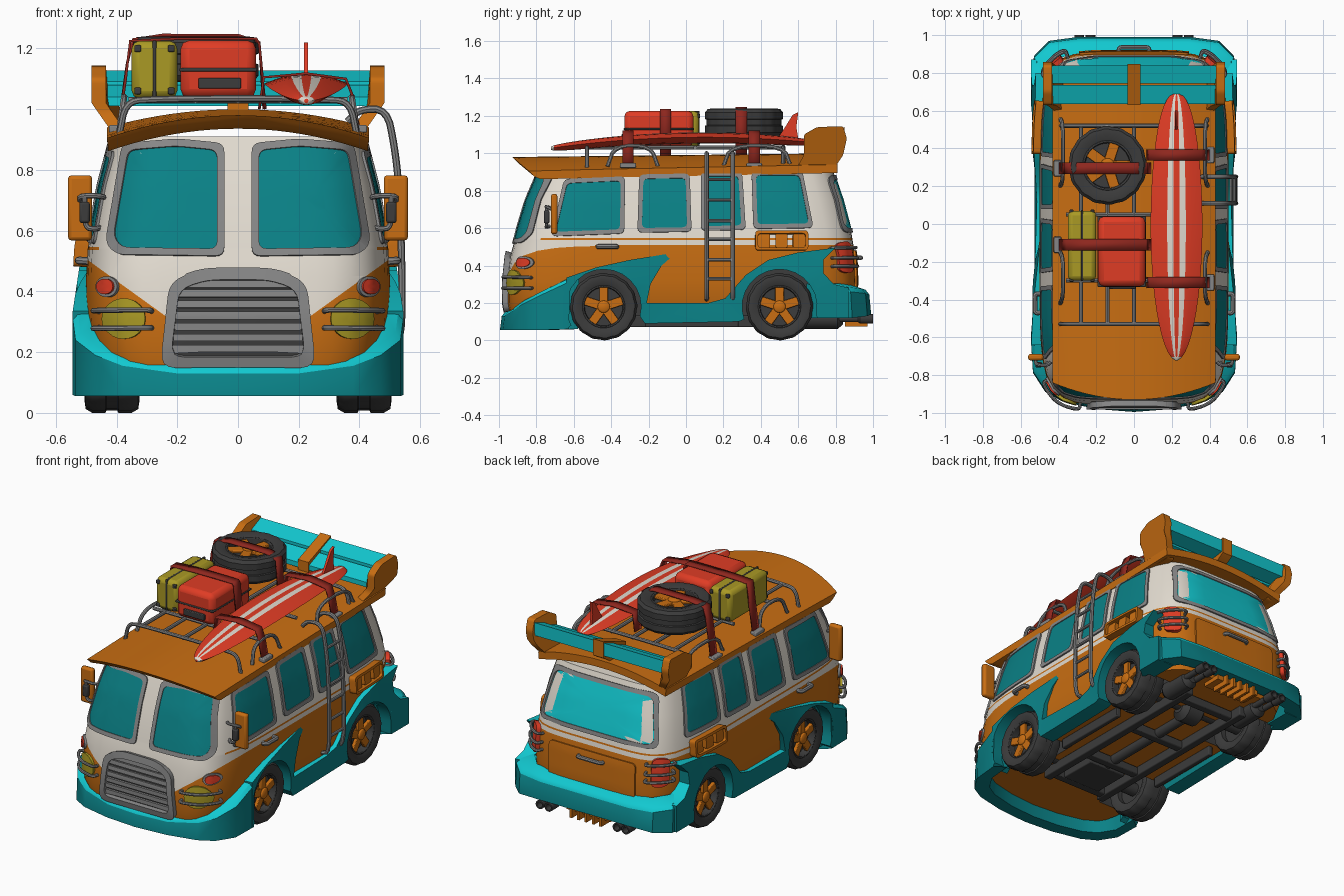
import bpy, bmesh, math
from mathutils import Vector, Matrix
from mathutils.bvhtree import BVHTree

if "Cube" in bpy.data.objects:
    bpy.data.objects.remove(bpy.data.objects["Cube"])

M = {}
for n, c in dict(teal=(.003, .22, .24), cyan=(.006, .58, .63), orange=(.58, .155, .006), cream=(.76, .71, .63), grey=(.24, .24, .24),
                 rubber=(.045, .045, .045), red=(.74, .045, .018), strap_red=(.27, .02, .013),
                 mustard=(.40, .32, .018)).items():
    M[n] = bpy.data.materials.new(n)
    M[n].diffuse_color = (*c, 1)

# ---------- helpers ----------
def finish(name, bm, mats, mirror=False, bevel=0, solid=0, angle=35, up=0):
    bmesh.ops.recalc_face_normals(bm, faces=bm.faces)
    bm.normal_update()
    if up:      # faces that look upward take the second colour
        for f in bm.faces:
            f.material_index = int(f.normal.z > up)
    me = bpy.data.meshes.new(name)
    bm.to_mesh(me)
    bm.free()
    for m in mats.split():
        me.materials.append(M[m])
    me.polygons.foreach_set("use_smooth", [True] * len(me.polygons))
    me.set_sharp_from_angle(angle=math.radians(angle))
    ob = bpy.data.objects.new(name, me)
    bpy.context.collection.objects.link(ob)
    if solid:
        s = ob.modifiers.new("Solid", 'SOLIDIFY')
        s.thickness, s.offset = solid, 0
    if bevel:
        b = ob.modifiers.new("Bevel", 'BEVEL')
        b.width, b.segments = bevel, 2
    if mirror:
        ob.modifiers.new("Mirror", 'MIRROR')
    return ob

def loft(bm, rings, closed=True, caps=True, wrap=False, mi=0):
    vs = [[bm.verts.new(p) for p in r] for r in rings]
    n, m = len(vs[0]), len(vs)
    for i in range(m if wrap else m - 1):
        a, b = vs[i], vs[(i + 1) % m]
        for j in range(n if closed else n - 1):
            k = (j + 1) % n
            bm.faces.new((a[j], a[k], b[k], b[j])).material_index = mi(i, j) if callable(mi) else mi
    if caps and not wrap:
        for r in (vs[0], vs[-1]):
            bm.faces.new(r).material_index = 0 if callable(mi) else mi

def turn(bm, c, axis, prof, n=24, wrap=False, mi=0, lug=0):
    rings = []
    for a, r in prof:
        ring = []
        for i in range(n):
            t = 2 * math.pi * i / n
            q = r - (lug if r > .9 * max(p[1] for p in prof) and i % 4 > 1 else 0)
            u, v = q * math.cos(t), q * math.sin(t)
            ring.append(Vector(c) + Vector({'x': (a, u, v), 'y': (u, a, v), 'z': (u, v, a)}[axis]))
        rings.append(ring)
    loft(bm, rings, wrap=wrap, mi=mi)

def box(bm, c, s, mi=0, rot=None):
    m = Matrix.Translation(c) @ (rot or Matrix()) @ Matrix.Diagonal((*s, 1))
    for v in bmesh.ops.create_cube(bm, size=1, matrix=m)['verts']:
        for f in v.link_faces:
            f.material_index = mi

def boxes(name, items, mat, mirror=False, bevel=0):
    bm = bmesh.new()
    for c, s in items:
        box(bm, c, s)
    return finish(name, bm, mat, mirror, bevel)

def tube(name, paths, r, mat, mirror=False):
    cu = bpy.data.curves.new(name, 'CURVE')
    cu.dimensions, cu.bevel_depth, cu.bevel_resolution, cu.use_fill_caps = '3D', r, 2, True
    for p in paths:
        p = [Vector(q) for q in p]
        for _ in range(2):      # round the corners
            if len(p) > 2:
                p = [p[0]] + [a.lerp(b, t) for a, b in zip(p, p[1:]) for t in (.25, .75)] + [p[-1]]
        s = cu.splines.new('POLY')
        s.points.add(len(p) - 1)
        for q, pt in zip(p, s.points):
            pt.co = (*q, 1)
    tmp = bpy.data.objects.new("tmp", cu)
    bpy.context.collection.objects.link(tmp)
    me = bpy.data.meshes.new_from_object(tmp.evaluated_get(bpy.context.evaluated_depsgraph_get()))
    bpy.data.objects.remove(tmp)
    bm = bmesh.new()
    bm.from_mesh(me)
    bpy.data.meshes.remove(me)
    return finish(name, bm, mat, mirror)

# ---------- body shell ----------
bm = bmesh.new()
rings = []
for z, hw, yf, yb in [(.13, .465, -.94, .89), (.2, .49, -.955, .905), (.32, .5, -.955, .91), (.45, .5, -.94, .905),
                      (.54, .495, -.915, .89), (.6, .485, -.9, .88), (.75, .457, -.855, .84), (.91, .415, -.785, .785)]:
    ring = []
    for i in range(72):
        t = 2 * math.pi * (i + .5) / 72
        c, s = math.cos(t), math.sin(t)
        r = (abs(c) ** 6 + abs(s) ** 6) ** (-1 / 6)
        ring.append((hw * r * c, (yf + yb) / 2 + (yb - yf) / 2 * r * s, z))
    rings.append(ring)
loft(bm, rings)
bmesh.ops.recalc_face_normals(bm, faces=bm.faces)
bm.normal_update()
tree = BVHTree.FromBMesh(bm)
for co, no in [((0, 0, z), (0, 0, 1)) for z in (.51, .536, .546)] + [((0, 0, .147), (s * .72, 0, 1)) for s in (-1, 1)]:
    bmesh.ops.bisect_plane(bm, geom=bm.verts[:] + bm.edges[:] + bm.faces[:], plane_co=co, plane_no=no)
for f in bm.faces:      # cream above the waist line, which dips to a V at the nose; thin stripe along the sides
    p = f.calc_center_median()
    line = min(.51, .147 + .72 * abs(p.x)) if p.y < -.5 else .51
    f.material_index = int(p.z > line and not (.536 < p.z < .546 and p.y > -.75))
body = finish("body_shell", bm, "orange cream rubber")
bm = bmesh.new()
for y in (-.44, .5):
    turn(bm, (0, y, .18), 'x', [(.27, .205), (.65, .205)], 40, mi=2)
cut = finish("wheel_well_cutter", bm, "orange cream rubber", mirror=True)
cut.hide_render = True
bo = body.modifiers.new("Wells", 'BOOLEAN')
bo.operation, bo.object = 'DIFFERENCE', cut
bpy.context.view_layer.objects.active = body
bpy.ops.object.modifier_apply(modifier="Wells")
bpy.data.objects.remove(cut)
body.data.set_sharp_from_angle(angle=math.radians(35))

# ---------- plates laid on the body surface ----------
def proj(face, u, v, off):
    o, d = {'R': ((2, u, v), (-1, 0, 0)), 'F': ((u, -2, v), (0, 1, 0)), 'B': ((u, 2, v), (0, -1, 0))}[face]
    hit, nrm, _, _ = tree.ray_cast(Vector(o), Vector(d))
    return hit - nrm * off if nrm.dot(Vector(d)) > 0 else hit + nrm * off

def rounded(poly, r):
    out, n = [], len(poly)
    P = [Vector(p) for p in poly]
    for i in range(n):
        p, a, b = P[i], P[i - 1], P[(i + 1) % n]
        s, e = p + (a - p).normalized() * r, p + (b - p).normalized() * r
        out += [s.lerp(p, t).lerp(p.lerp(e, t), t) for t in (0, .25, .5, .75, 1)]
        nxt = b + (p - b).normalized() * r
        out += [e.lerp(nxt, t) for t in (.2, .4, .6, .8)]
    return out

def inset(o, w):
    xs, ys = [p[0] for p in o], [p[1] for p in o]
    cx, cy = (max(xs) + min(xs)) / 2, (max(ys) + min(ys)) / 2
    kx, ky = 1 - 2 * w / (max(xs) - min(xs)), 1 - 2 * w / (max(ys) - min(ys))
    return [(cx + (p[0] - cx) * kx, cy + (p[1] - cy) * ky) for p in o]

def plate(name, outlines, face, mat, off, frame=0, mirror=False):
    bm = bmesh.new()
    for o in outlines:
        if frame:
            i = inset(o, frame)
            steps = [(o, -.01), (o, off), (i, off), (i, -.01)]
        else:
            cx, cy = sum(p[0] for p in o) / len(o), sum(p[1] for p in o) / len(o)
            sc = lambda k: [(cx + (p[0] - cx) * k, cy + (p[1] - cy) * k) for p in o]
            steps = [(o, -.01), (o, off)] + [(sc(k), off) for k in (.75, .5, .25)]
        loft(bm, [[proj(face, u, v, h) for u, v in pts] for pts, h in steps], wrap=bool(frame))
    return finish(name, bm, mat, mirror)

rect = lambda a, b, c, d, r=.01: rounded([(a, c), (b, c), (b, d), (a, d)], r)
side = [rounded(p, .03) for p in ([(-.72, .555), (-.33, .57), (-.325, .875), (-.65, .86)], [(-.26, .575), (.03, .58), (.02, .89), (-.25, .885)],
        [(.08, .585), (.32, .59), (.30, .9), (.08, .9)], [(.36, .595), (.68, .6), (.62, .905), (.35, .905)])]
front = [rounded([(.045, .515), (.40, .52), (.43, .56), (.375, .885), (.2, .9), (.045, .885)], .03)]
rear = [rounded([(-.40, .575), (.40, .575), (.345, .88), (-.345, .88)], .05)]
for nm, o, f, mir, gl in (("side", side, 'R', True, "teal"), ("windshield", front, 'F', True, "teal"), ("rear", rear, 'B', False, "cyan")):
    plate(nm + "_window_frames", o, f, "grey", .009, .024, mir)
    plate(nm + "_window_glass", [inset(p, .016) for p in o], f, gl, .004, 0, mir)

# ---------- grille, lights, doors ----------
g = rounded([(-.255, .155), (.255, .155), (.225, .43), (.12, .47), (-.12, .47), (-.225, .43)], .05)
plate("grille_frame", [g], 'F', "grey", .03, .035)
plate("grille_back", [inset(g, .03)], 'F', "rubber", .006)
plate("grille_slats", [rect(-.215 + .1 * (z - .2), .215 - .1 * (z - .2), z, z + .024, .005) for z in (.2, .236, .272, .308, .344, .38, .41)], 'F', "grey", .02)
disc = lambda x, z, r, q: [(x + r * math.cos(i * math.pi / 12), z + q * math.sin(i * math.pi / 12)) for i in range(24)]
plate("headlights", [disc(.37, .31, .066, .066)], 'F', "mustard", .015, 0, True)
plate("indicator_rims", [disc(.425, .415, .034, .034)], 'F', "grey", .012, .01, True)
plate("indicators", [disc(.425, .415, .025, .025)], 'F', "red", .02, 0, True)
bar = lambda f, z, a, b, o: [proj(f, a, z, 0)] + [proj(f, a + (b - a) * t / 4, z, o) for t in range(5)] + [proj(f, b, z, 0)]
tube("headlight_guards", [bar('F', z, .285, .455, .035) for z in (.28, .335)], .009, "grey", True)
plate("tail_lights", [rect(.375, .44, .36, .525, .03)], 'B', "red", .025, 0, True)
tube("tail_light_guards", [bar('B', z, .35, .455, .04) for z in (.395, .44, .49)], .009, "grey", True)
plate("trunk_lid", [rect(-.29, .29, .27, .48, .03)], 'B', "orange", .012)
tube("trunk_handle", [bar('B', .44, -.08, .08, .03)], .012, "grey")
tube("door_handles", [bar('R', .5, -.47, -.37, .028)], .013, "grey", True)
plate("side_scoop_frame", [rect(.37, .65, .48, .58, .02)], 'R', "orange", .045, .015, True)
plate("side_scoop_louvers", [rect(y, y + .065, .495, .565) for y in (.385, .4775, .57)], 'R', "orange", .028, 0, True)

# ---------- fenders and bumpers ----------
arc = lambda y, a, b: [(y + .2 * math.cos(math.radians(t)), .18 + .2 * math.sin(math.radians(t))) for t in range(a, b, -15)]
fen = ([(-.64, .06)] + arc(-.44, 210, -30) + [(-.22, .09), (.28, .1)] + arc(.5, 200, -20) + [(.7, .12), (.87, .12), (.87, .28), (.79, .3),
       (.735, .36), (.735, .43), (.80, .495), (.6, .47), (.44, .43), (.32, .35), (.21, .225), (.12, .2), (-.21, .2), (-.19, .3),
       (-.13, .4), (-.05, .47), (-.3, .43), (-.48, .39), (-.64, .335)])
bm = bmesh.new()
loft(bm, [[(x, y, z) for y, z in fen] for x in (.43, .5)])
bmesh.ops.recalc_face_normals(bm, faces=bm.faces)
bm.normal_update()
bmesh.ops.triangulate(bm, faces=bm.faces)
for v in bm.verts:      # bulge around the wheels, lean in toward the top
    if v.co.x > .45:
        v.co.x = .513 + .032 * min(1, (abs(v.co.y - .03) / .4) ** 2) - .15 * max(0, v.co.z - .33)
finish("fenders", bm, "teal cyan", mirror=True, up=.4)
for nm, cols in (("front_bumper", [(0, -.985, .055, .15), (.2, -.97, .055, .15), (.38, -.93, .055, .175), (.47, -.88, .055, .21),
                                   (.535, -.78, .055, .26), (.545, -.62, .06, .335)]),
                 ("rear_bumper", [(0, .98, .14, .265), (.3, .98, .14, .265), (.45, .96, .13, .27), (.53, .88, .12, .28), (.545, .7, .12, .28)])):
    bm = bmesh.new()
    loft(bm, [[(x, y * 1.01, a), (x, y, b - .02), (x * .97, y * .98, b + .005), (x * .86, y * .92, b + .025), (x * .88, y * .93, a)]
              for x, y, a, b in cols], caps=False)
    finish(nm, bm, "teal cyan", mirror=True, up=.4)

# ---------- wheels and spare ----------
def wheel(name, c, axis, R, w, mirror):
    bm = bmesh.new()
    turn(bm, c, axis, [(a * w, r * R) for a, r in ((-.42, .62), (-.5, .8), (-.48, .93), (-.36, 1), (-.12, 1), (-.1, .96), (.1, .96),
                                                   (.12, 1), (.36, 1), (.48, .93), (.5, .8), (.42, .62))], 64, wrap=True, lug=.015 * R)
    turn(bm, c, axis, [(-.25 * w, .64 * R), (.2 * w, .64 * R)], 32)
    finish(name + "_tyre", bm, "rubber", mirror)
    bm = bmesh.new()
    turn(bm, c, axis, [(.1 * w, .64 * R), (.44 * w, .64 * R), (.44 * w, .58 * R), (.1 * w, .56 * R)], 32, wrap=True, mi=1)
    turn(bm, c, axis, [(.1 * w, .2 * R), (.42 * w, .18 * R), (.46 * w, .1 * R)], 16)
    base = Matrix.Rotation(math.pi / 2, 4, 'Y') if axis == 'x' else Matrix()
    for i in range(5):
        rot = base @ Matrix.Rotation(2 * math.pi * i / 5 + (math.pi if axis == 'x' else 0), 4, 'Z')
        box(bm, Vector(c) + rot @ Vector((.36 * R, 0, .32 * w)), (.46 * R, .26 * R, .12 * w), 0, rot)
    finish(name + "_rim", bm, "orange rubber", mirror, bevel=.004)
for nm, y in (("front_wheels", -.44), ("rear_wheels", .5)):
    wheel(nm, (.415, y, .18), 'x', .18, .18, True)
wheel("spare_wheel", (-.14, .31, 1.165), 'z', .208, .15, False)

# ---------- roof and rear wing ----------
bm = bmesh.new()
rings = []
for y in (-.93, -.85, -.7, -.5, -.2, .2, .5, .7, .81):
    k = (y + .93) / 1.74
    us = [i / 10 for i in range(-10, 11)]
    top = [(.432 * u, y + .09 * u * u * max(0, (-.5 - y) / .43), (.905 + .035 * k) + (.075 - .015 * k) * (1 - u * u)) for u in us]
    rings.append(top + [(x * .99, yy + (.03 if y < -.9 else 0), z - (.03 if y < -.9 else .045)) for x, yy, z in reversed(top)])
loft(bm, rings)
finish("roof", bm, "orange")
end = rounded([(.58, .9), (.78, .9), (.84, .99), (.86, 1.08), (.84, 1.145), (.7, 1.14), (.63, 1.1), (.63, .99)], .015)
bm = bmesh.new()
loft(bm, [[(x - max(0, 1.02 - z) * .7, y, z) for y, z in end] for x in (.435, .482)])
finish("wing_end_plates", bm, "orange", mirror=True)
bm = bmesh.new()
for pts in ([(.635, 1.01), (.735, 1.03), (.735, 1.08), (.635, 1.04)], [(.745, 1.035), (.84, 1.05), (.84, 1.128), (.745, 1.092)]):
    loft(bm, [[(x, y, z) for y, z in pts] for x in (-.44, .44)])
finish("wing_boards", bm, "cyan")
bm = bmesh.new()
loft(bm, [[(x, y, z) for y, z in [(.63, .97), (.74, .97), (.848, 1.04), (.848, 1.14), (.63, 1.06)]] for x in (-.035, .035)])
finish("wing_bracket", bm, "orange")

# ---------- roof rack, ladder, mirrors ----------
tube("roof_rack_bars", [[(-.39, y, .92), (-.37, y, 1.02), (-.3, y, 1.035), (.3, y, 1.035), (.37, y, 1.02), (.39, y, .92)] for y in (-.53, .52)]
     + [[(-.36, y, 1.03), (.36, y, 1.03)] for y in (-.3, .05)]
     + [[(x, -.53, 1.03), (x, .52, 1.03)] for x in (-.28, -.14, .0, .14)], .011, "grey")
tube("roof_rack_sides", [[(.39, a, .93), (.375, a + .04, 1.04), (.375, b - .04, 1.04), (.39, b, .93)] for a, b in ((-.42, -.15), (.2, .56))], .011, "grey", True)
tube("ladder_rails", [[(.36, y, .96), (.40, y, 1.0), (.49, y, 1.0), (.515, y, .88), (.53, y, .75), (.54, y, .5), (.54, y, .23), (.49, y, .22)] for y in (.11, .25)], .012, "grey")
tube("ladder_rungs", [[(x, .11, z), (x, .25, z)] for x, z in ((.54, .33), (.54, .43), (.537, .54), (.533, .64), (.528, .75), (.515, .86))], .009, "grey")
boxes("side_mirrors", [((.52, -.705, .675), (.08, .035, .215))], "orange", True, .012)
tube("mirror_arms", [[(.44, -.73, .71), (.46, -.75, .715), (.52, -.745, .715), (.52, -.72, .7)],
                     [(.455, -.73, .61), (.47, -.75, .605), (.505, -.745, .61), (.505, -.745, .71)]], .009, "grey", True)
boxes("mirror_grips", [((.505, -.745, .66), (.035, .03, .07))], "rubber", True, .008)

# ---------- luggage ----------
boxes("red_suitcase", [((-.065, -.145, 1.132), (.25, .37, .19))], "red", bevel=.03)
boxes("red_suitcase_trim", [((-.065, -.145, 1.13), (.256, .376, .012)), ((-.06, -.335, 1.085), (.14, .02, .035))], "rubber", bevel=.004)
boxes("yellow_suitcase", [((-.275, -.115, 1.13), (.15, .37, .19))], "mustard", bevel=.025)
boxes("yellow_suitcase_trim", [((-.275, -.115, 1.13), (.012, .376, .194))] + [((-.275 + a, b, 1.13 + c), (.022, .022, .022))
      for a in (-.055, .055) for b in (-.295, .065) for c in (-.07, .07)], "rubber", bevel=.004)
bm = bmesh.new()
us, rings = (-1, -.6, -.36, -.12, .12, .36, .6, 1), []
for i in range(29):
    t = max(-.998, min(.995, -math.cos(math.pi * i / 28)))
    y, w = -.015 + .708 * t, .137 * (1 - t * t) ** (.52 if t < 0 else .42)
    zc, th = 1.086 - .055 * ((y - .1) / .8) ** 2, .026 * (1 - t * t) ** .25
    rings.append([(.225 + w * u, y, zc + th * (1 - u * u) ** .6) for u in us] + [(.225 + w * u, y, zc - th * 1.3 * (1 - u * u) ** .6) for u in us[-2:0:-1]])
loft(bm, rings, mi=lambda i, j: int(j in (2, 4, 9, 11) or i < 2))
finish("surfboard", bm, "red cream", angle=60)
bm = bmesh.new()
loft(bm, [[(x, y, z) for y, z in [(.49, 1.08), (.6, 1.08), (.59, 1.14), (.6, 1.22), (.57, 1.205), (.53, 1.14)]] for x in (.217, .231)])
finish("surfboard_fin", bm, "red")
bm = bmesh.new()
board = [(.07, 1.0), (.085, 1.105), (.225, 1.117), (.355, 1.1), (.375, 1.05), (.40, .93)]
for y, path in ((-.31, board), (.365, board), (-.11, [(-.395, .93), (-.37, 1.1), (-.355, 1.225), (-.2, 1.232), (.06, 1.232), (.07, 1.215), (.09, 1.0)]),
                (.295, [(-.395, .93), (-.365, 1.15), (-.345, 1.23), (-.25, 1.244), (.0, 1.244), (.07, 1.22), (.085, 1.0)])):
    loft(bm, [[(x, y - .03, z), (x, y + .03, z)] for x, z in path], closed=False, caps=False)
finish("luggage_straps", bm, "strap_red", solid=.009)
boxes("strap_clamps", [((x, y, .935), (.04, .085, .025)) for x, y in ((.405, -.31), (.405, .365), (-.405, -.11), (-.405, .295))], "grey", bevel=.005)

# ---------- underbody ----------
boxes("chassis_frame", [((s * .2, .1, .1), (.05, 1.3, .06)) for s in (-1, 1)] + [((0, y, .1), (.44, .05, .05)) for y in (-.5, -.2, .2, .65)]
      + [((0, -.36, .105), (.26, .24, .06)), ((-.35, .03, .1), (.03, .5, .06)), ((.35, .03, .1), (.03, .5, .06))], "rubber", bevel=.006)
bm = bmesh.new()
for y in (-.44, .5):
    turn(bm, (0, y, .16), 'x', [(-.4, .04), (.4, .04)], 16)
turn(bm, (0, .5, .14), 'x', [(-.08, .04), (-.05, .08), (.05, .08), (.08, .04)], 16)
turn(bm, (0, 0, .11), 'y', [(-.3, .03), (.45, .03)], 16)
for s in (-1, 1):
    turn(bm, (s * .26, .72, .115), 'y', [(-.12, .03), (-.09, .055), (.09, .055), (.12, .03)], 16)
    for d in (-.03, .03):
        turn(bm, (s * .26 + d, .9, .115), 'y', [(-.1, .018), (.02, .018), (.03, .026), (.1, .026), (.1, .018), (.05, .016)], 16)
finish("drivetrain_and_exhaust", bm, "rubber")
boxes("rear_diffuser", [((0, .88, .12), (.3, .12, .03))] + [((i * .05, .91, .105), (.015, .12, .06)) for i in range(-2, 3)], "orange")

for m in bpy.data.materials:
    if m.users and not m.is_grease_pencil:
        m.use_nodes = True
        m.node_tree.nodes["Principled BSDF"].inputs["Base Color"].default_value = m.diffuse_color
